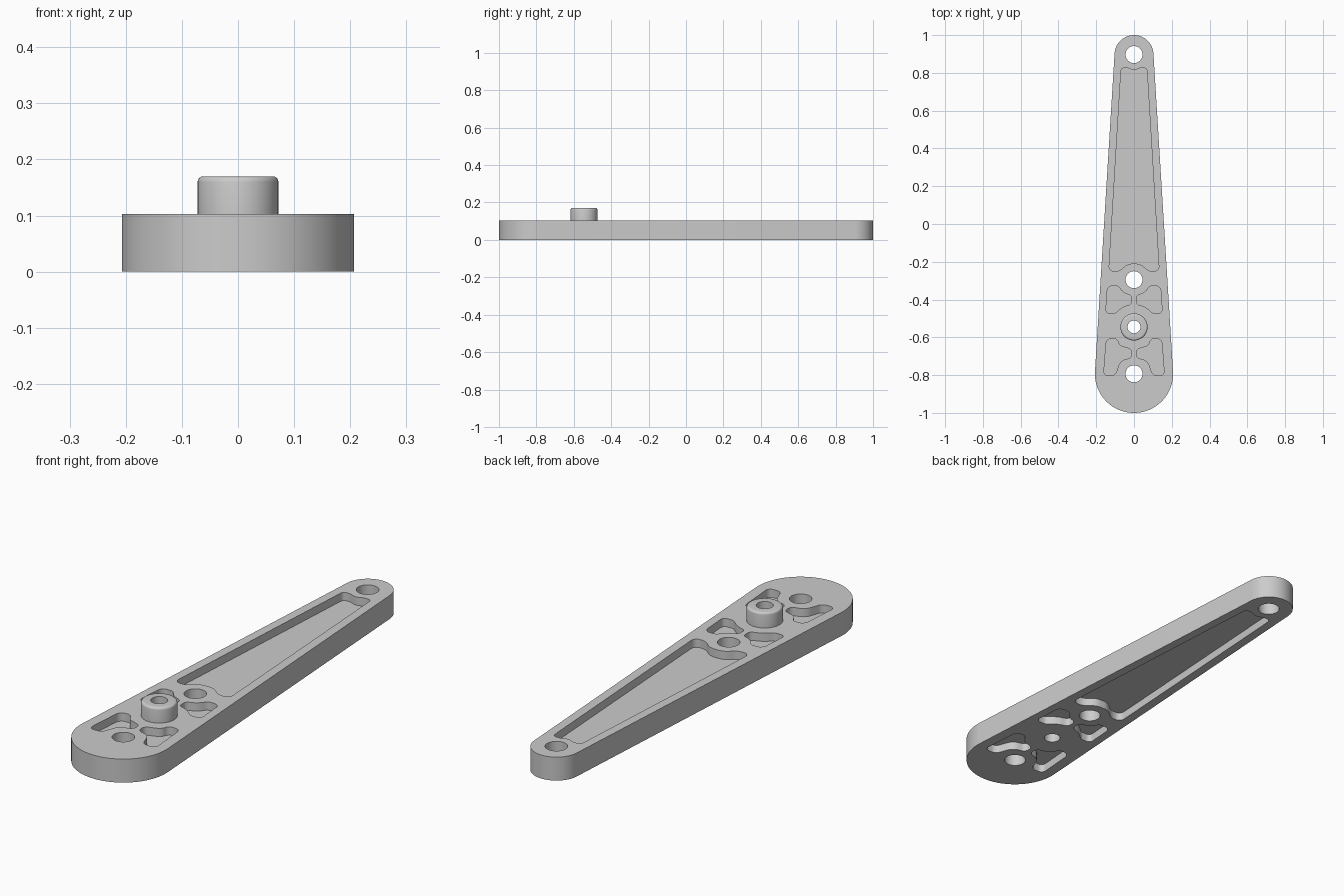
import bpy, bmesh
from math import pi, sin, cos, asin, tan
from mathutils import Vector

cube = bpy.data.objects.get("Cube")
if cube:
    bpy.data.objects.remove(cube, do_unlink=True)

THICK, DEPTH = 0.103, 0.036
BIG_Y, BIG_R = -0.793, 0.207
TIP_Y, TIP_R = 0.897, 0.103
BOSS_Y, BORE_R, HOLE_R = -0.545, 0.034, 0.045

grey = bpy.data.materials.new("plain grey")
grey.use_nodes = True
grey.diffuse_color = (0.6, 0.6, 0.6, 1)
grey.node_tree.nodes["Principled BSDF"].inputs["Base Color"].default_value = (0.6, 0.6, 0.6, 1)


def arc(y, r, a0, a1, n):
    return [(r * cos(a0 + (a1 - a0) * i / n), y + r * sin(a0 + (a1 - a0) * i / n))
            for i in range(n + 1)]


def circle(y, r, n=48):
    return arc(y, r, 0, 2 * pi, n)[:-1]


def fillet(corners, n=8):
    """Round each (x, y, radius) corner of a polygon with a tangent arc."""
    out = []
    for i, (x, y, r) in enumerate(corners):
        p = Vector((x, y))
        a = Vector(corners[i - 1][:2]) - p
        b = Vector(corners[(i + 1) % len(corners)][:2]) - p
        half = a.angle(b) / 2
        d = min(r / tan(half), 0.49 * a.length, 0.49 * b.length)
        r = d * tan(half)
        a.normalize()
        b.normalize()
        centre = p + (a + b).normalized() * (r / sin(half))
        start, end = p + a * d - centre, p + b * d - centre
        sweep = start.angle(end)
        for k in range(n + 1):
            t = k / n
            v = (start * sin((1 - t) * sweep) + end * sin(t * sweep)) / sin(sweep)
            out.append(tuple(centre + v))
    return out


def prism(bm, outline, z0, z1):
    face = bm.faces.new([bm.verts.new((x, y, z0)) for x, y in outline])
    ext = bmesh.ops.extrude_face_region(bm, geom=[face])
    top = [v for v in ext["geom"] if isinstance(v, bmesh.types.BMVert)]
    bmesh.ops.translate(bm, verts=top, vec=(0, 0, z1 - z0))


def make_object(name, bm):
    bmesh.ops.recalc_face_normals(bm, faces=bm.faces)
    mesh = bpy.data.meshes.new(name)
    bm.to_mesh(mesh)
    bm.free()
    obj = bpy.data.objects.new(name, mesh)
    mesh.materials.append(grey)
    bpy.context.collection.objects.link(obj)
    return obj


def activate(obj):
    bpy.ops.object.select_all(action="DESELECT")
    obj.select_set(True)
    bpy.context.view_layer.objects.active = obj


# Tapered arm plate: two circles joined by tangent lines
tilt = asin((BIG_R - TIP_R) / (TIP_Y - BIG_Y))
bm = bmesh.new()
prism(bm, arc(TIP_Y, TIP_R, tilt, pi - tilt, 32)
      + arc(BIG_Y, BIG_R, pi - tilt, 2 * pi + tilt, 48), 0, THICK)
arm = make_object("arm_plate", bm)

# Pocket outlines, right halves first
long_half = [(0, 0.812, 0.08), (0.033, 0.826, 0.03), (0.068, 0.826, 0.025),
             (0.133, -0.25, 0.025), (0.075, -0.25, 0.06), (0.036, -0.21, 0.085)]
long_pocket = long_half + [(-x, y, r) for x, y, r in reversed(long_half[1:])]
upper_pocket = [(0.14, -0.327, 0.03), (0.085, -0.327, 0.03), (0.058, -0.364, 0.085),
                (0.012, -0.38, 0.022), (0.012, -0.424, 0.022), (0.06, -0.438, 0.12),
                (0.1, -0.473, 0.03), (0.15, -0.473, 0.02)]
lower_pocket = [(0.146, -0.606, 0.03), (0.09, -0.606, 0.03), (0.078, -0.644, 0.1),
                (0.012, -0.664, 0.024), (0.012, -0.708, 0.024), (0.072, -0.722, 0.09),
                (0.1, -0.802, 0.03), (0.161, -0.802, 0.022)]
pockets = [fillet(long_pocket)]
for shape in (upper_pocket, lower_pocket):
    half = fillet(shape)
    pockets += [half, [(-x, y) for x, y in half]]

# Cutters: pockets on both faces, then through holes
bm = bmesh.new()
for outline in pockets:
    prism(bm, outline, -0.05, DEPTH)
    prism(bm, outline, THICK - DEPTH, THICK + 0.05)
for y, r in ((TIP_Y, HOLE_R), (-0.295, HOLE_R), (BIG_Y, HOLE_R), (BOSS_Y, BORE_R)):
    prism(bm, circle(y, r), -0.1, THICK + 0.1)
cutter = make_object("pocket_cutter", bm)
cutter.hide_render = True

activate(arm)
cut = arm.modifiers.new("pockets", "BOOLEAN")
cut.operation = "DIFFERENCE"
cut.solver = "EXACT"
cut.object = cutter
bpy.ops.object.modifier_apply(modifier=cut.name)
bpy.data.objects.remove(cutter, do_unlink=True)
bpy.ops.object.shade_smooth_by_angle(angle=0.6)

# Hollow boss with a rounded upper rim
TOP, RAD, RIM = 0.17, 0.072, 0.01
profile = [(RAD, THICK)]
profile += [(RAD - RIM + RIM * cos(k * pi / 8), TOP - RIM + RIM * sin(k * pi / 8)) for k in range(5)]
profile += [(BORE_R, TOP), (BORE_R, THICK)]
bm = bmesh.new()
rings = [[bm.verts.new((x, y, z)) for x, y in circle(BOSS_Y, r)] for r, z in profile]
for low, high in zip(rings, rings[1:]):
    for i in range(len(low)):
        bm.faces.new((low[i - 1], low[i], high[i], high[i - 1]))
boss = make_object("boss", bm)
activate(boss)
bpy.ops.object.shade_smooth_by_angle(angle=0.6)
